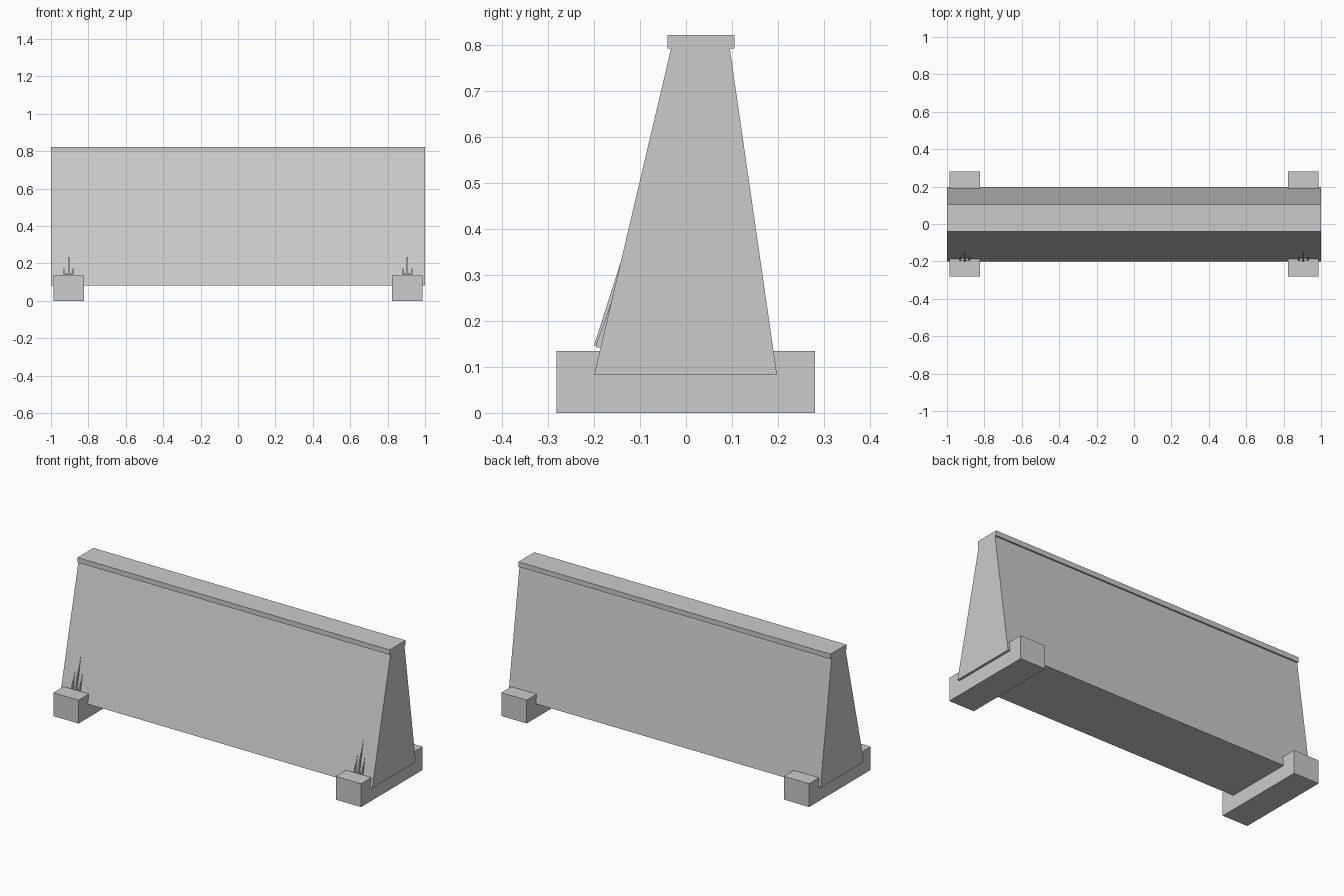
import bpy, bmesh

cube = bpy.data.objects.get("Cube")
if cube:
    bpy.data.objects.remove(cube, do_unlink=True)

# One concrete grey for every part
concrete = bpy.data.materials.new("concrete_grey")
concrete.use_nodes = True
grey = (0.6, 0.6, 0.6, 1)
concrete.diffuse_color = grey
concrete.node_tree.nodes["Principled BSDF"].inputs["Base Color"].default_value = grey


def finish(name, bm):
    bmesh.ops.recalc_face_normals(bm, faces=bm.faces)
    mesh = bpy.data.meshes.new(name)
    bm.to_mesh(mesh)
    bm.free()
    mesh.materials.append(concrete)
    obj = bpy.data.objects.new(name, mesh)
    bpy.context.collection.objects.link(obj)
    return obj


def extrude_x(name, profile, x0, x1):
    """Sweep a closed (y, z) profile from x0 to x1."""
    bm = bmesh.new()
    face = bm.faces.new([bm.verts.new((x0, y, z)) for y, z in profile])
    swept = bmesh.ops.extrude_face_region(bm, geom=[face])["geom"]
    verts = [v for v in swept if isinstance(v, bmesh.types.BMVert)]
    bmesh.ops.translate(bm, verts=verts, vec=(x1 - x0, 0, 0))
    return finish(name, bm)


def rect(y0, y1, z0, z1):
    return [(y0, z0), (y1, z0), (y1, z1), (y0, z1)]


def spike(name, x, half, front, tip):
    """Slim pyramid leaning back until its tip meets the wall."""
    bm = bmesh.new()
    base = [bm.verts.new((x + dx, y, z)) for dx, y, z in
            ((-half, front, 0.147), (half, front, 0.147),
             (half, -0.184, 0.143), (-half, -0.184, 0.143))]
    wall_y = -0.2 + (tip - 0.082) * 0.236
    top = bm.verts.new((x, wall_y, tip))
    bm.faces.new(base)
    for i in range(4):
        bm.faces.new((base[i], base[(i + 1) % 4], top))
    return finish(name, bm)


# Sloped wall and its overhanging cap
extrude_x("barrier_wall", [(-0.2, 0.082), (0.198, 0.082),
                           (0.095, 0.795), (-0.032, 0.795)], -1, 1)
extrude_x("top_cap", rect(-0.04, 0.105, 0.793, 0.822), -1, 1)

# Feet and the small three-pronged brackets above them
for side, s in (("left", 1), ("right", -1)):
    extrude_x(f"{side}_foot", rect(-0.282, 0.281, 0, 0.135),
              s * 0.905 - 0.081, s * 0.905 + 0.081)
    cx = s * 0.905
    spike(f"{side}_centre_prong", cx, 0.005, -0.2, 0.33)
    for k, tag in ((-1, "inner"), (1, "outer")):
        spike(f"{side}_{tag}_prong", cx + s * k * 0.024, 0.004, -0.196, 0.24)
    extrude_x(f"{side}_prong_base", rect(-0.196, -0.18, 0.142, 0.147),
              cx - 0.028, cx + 0.028)
